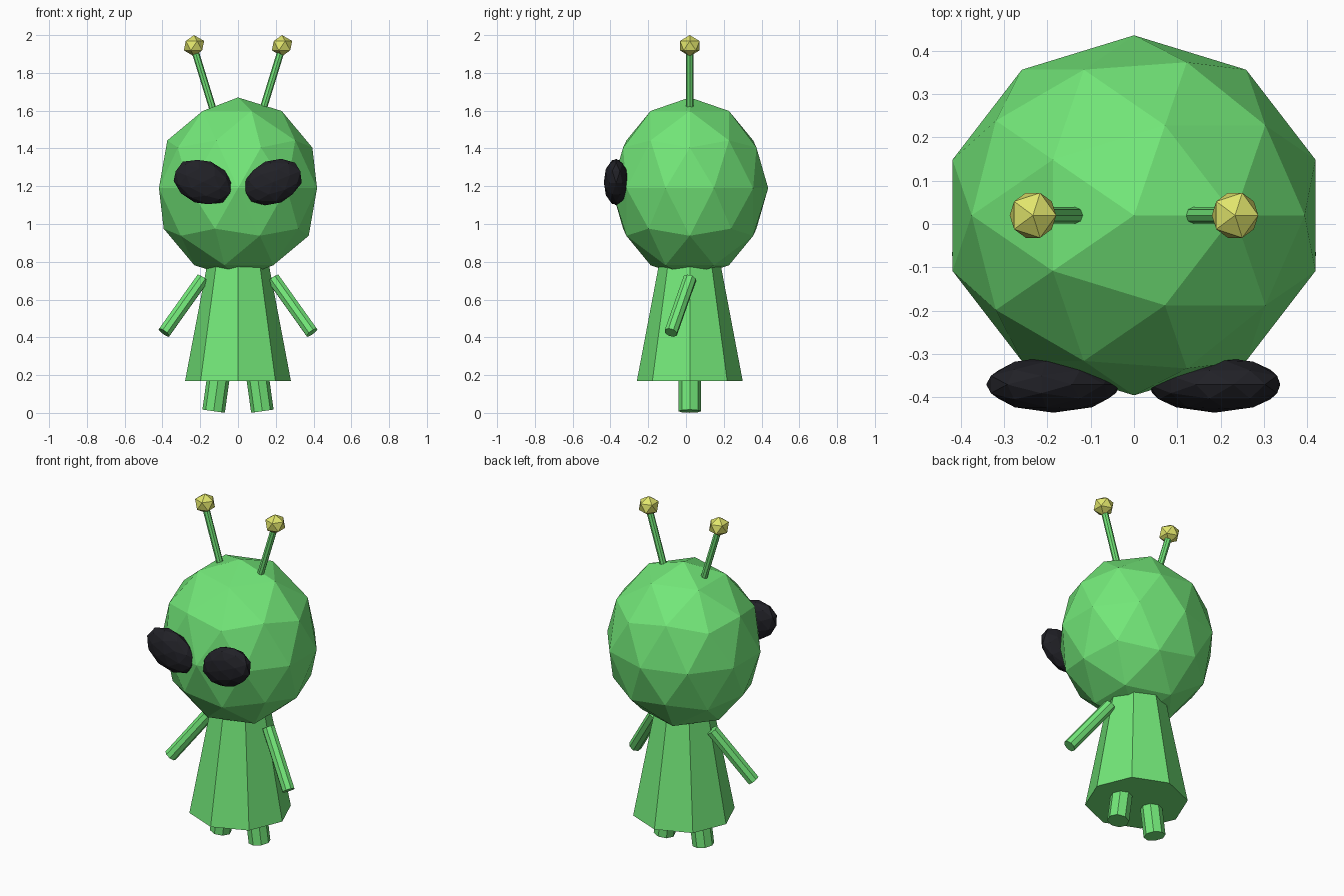
import bpy
from mathutils import Vector

if "Cube" in bpy.data.objects:
    bpy.data.objects.remove(bpy.data.objects["Cube"])


def material(name, rgb):
    m = bpy.data.materials.new(name)
    m.diffuse_color = (*rgb, 1)
    m.use_nodes = True
    m.node_tree.nodes["Principled BSDF"].inputs["Base Color"].default_value = m.diffuse_color
    return m


GREEN = material("skin_green", (0.17, 0.80, 0.19))
BLACK = material("eye_black", (0.015, 0.015, 0.02))
YELLOW = material("tip_yellow", (0.75, 0.78, 0.15))
CY = 0.02  # shared depth centre of body and head


def finish(name, mat):
    ob = bpy.context.object
    ob.name = name
    ob.data.materials.append(mat)
    return ob


def ball(name, loc, radii, subdivisions, mat, tilt=0):
    bpy.ops.mesh.primitive_ico_sphere_add(
        subdivisions=subdivisions, radius=1, location=loc, rotation=(0, tilt, 0))
    ob = finish(name, mat)
    ob.scale = radii
    return ob


def rod(name, start, end, radius, mat, sides=8):
    a, b = Vector(start), Vector(end)
    bpy.ops.mesh.primitive_cylinder_add(
        vertices=sides, radius=radius, depth=(b - a).length, location=(a + b) / 2)
    ob = finish(name, mat)
    ob.rotation_euler = (b - a).to_track_quat('Z', 'Y').to_euler()
    return ob


# Head
ball("head", (0, CY, 1.19), (0.44, 0.415, 0.48), 2, GREEN)

# Flared body
bpy.ops.mesh.primitive_cone_add(vertices=8, radius1=0.28, radius2=0.155,
                                depth=0.66, location=(0, CY, 0.17 + 0.33))
finish("body", GREEN)

for side, s in (("left", -1), ("right", 1)):
    # Large slanted eyes
    ball(side + "_eye", (s * 0.186, -0.37, 1.222), (0.163, 0.065, 0.116), 2,
         BLACK, tilt=-s * 0.38)
    # Antenna stalk and tip
    rod(side + "_antenna", (s * 0.118, CY, 1.56), (s * 0.235, CY, 1.94), 0.019, GREEN)
    ball(side + "_antenna_tip", (s * 0.233, CY, 1.944), (0.06, 0.061, 0.056), 1, YELLOW)
    # Arm reaching down and forward
    rod(side + "_arm", (s * 0.188, CY, 0.71), (s * 0.391, -0.08, 0.425), 0.036, GREEN)
    # Short splayed leg
    rod(side + "_leg", (s * 0.094, CY, 0.26), (s * 0.129, CY, 0.009), 0.06, GREEN)
